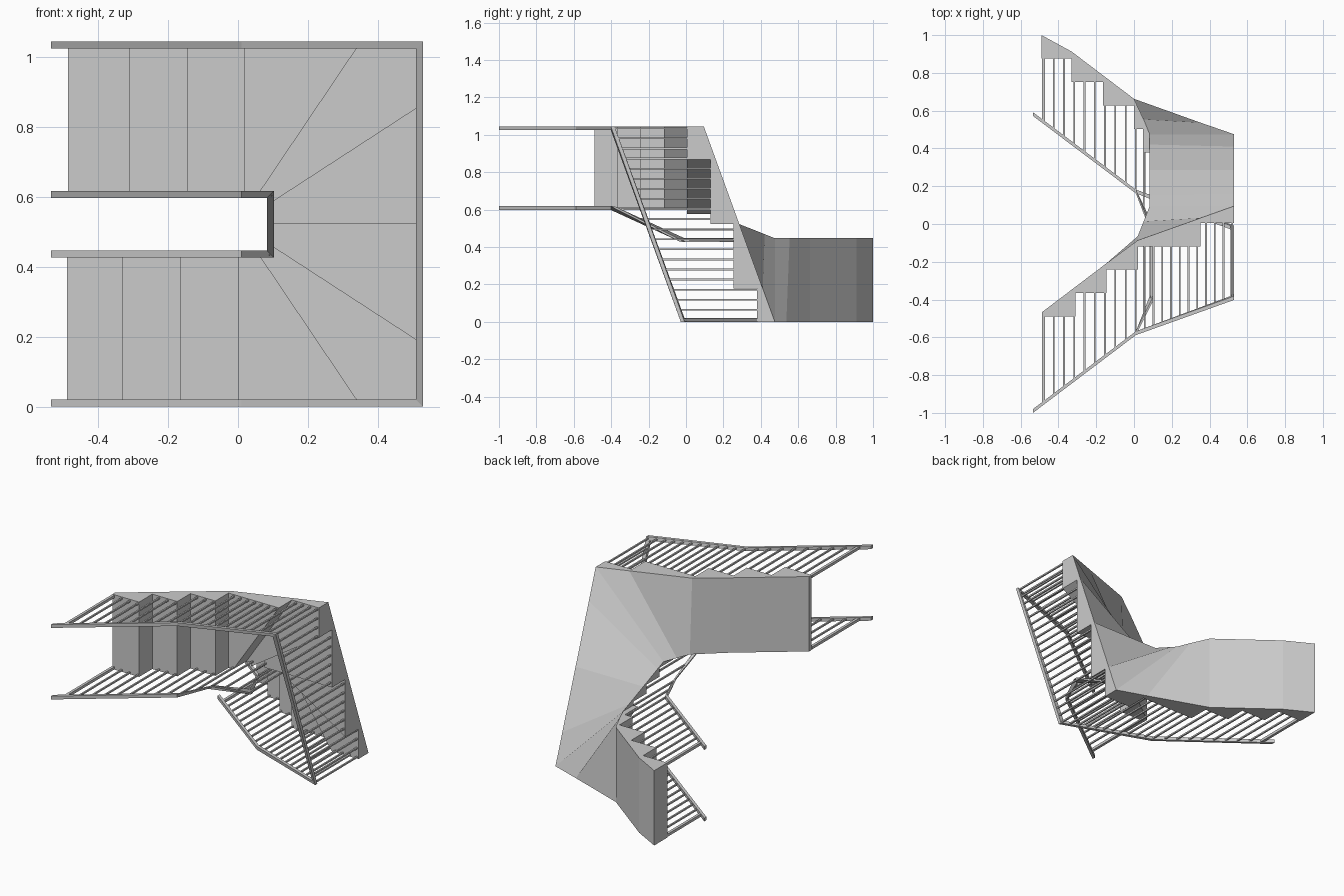
import bpy, bmesh, math
from mathutils import Vector

if "Cube" in bpy.data.objects:
    bpy.data.objects.remove(bpy.data.objects["Cube"])

# Winder staircase lying on its back: plan lies in x-z, height rises towards -y
H, X0, KNEE, X1 = 1.045, -0.535, 0.01, 0.53
INNER, RAIL_W = 0.447, 0.02
RISE = 0.1242
RAIL_Y = [0.582, 0.172, -0.018, -0.392, -0.578, -0.990]
SOFFIT_Y = [1.068, 0.655, 0.475, 0.095, -0.09, -0.503]
ANGLES = [-56, -33, 0, 33, 56]


def path(d):
    """Plan corners of the U, inset by d from the outer edge."""
    return [(X0, d), (KNEE, d), (X1 - d, d),
            (X1 - d, H - d), (KNEE, H - d), (X0, H - d)]


def height(knots, x, z, d):
    """Interpolate a height profile at a plan point on the path inset by d."""
    p = path(d)
    if x >= X1 - d - 1e-6:
        leg = 2
    elif z < H / 2:
        leg = 0 if x < KNEE else 1
    else:
        leg = 3 if x > KNEE else 4
    a, b = p[leg], p[leg + 1]
    t = (z - a[1]) / (b[1] - a[1]) if leg == 2 else (x - a[0]) / (b[0] - a[0])
    return knots[leg] + (knots[leg + 1] - knots[leg]) * t


def ray(deg, d):
    """Where a winder line meets the path inset by d."""
    c, s = math.cos(math.radians(deg)), math.sin(math.radians(deg))
    r = (X1 - d) / c
    if abs(s) > 1e-6:
        r = min(r, (H / 2 - d) / abs(s))
    return (r * c, H / 2 + r * s)


def tread_y(x, z):
    """Tread level below a plan point."""
    if x < 0.01:
        n = (1 + sum(x > v for v in (-0.33, -0.165, 0.0)) if z < H / 2
             else 9 + sum(x < v for v in (0.02, -0.145, -0.31)))
    else:
        a = math.degrees(math.atan2(z - H / 2, x))
        n = 4 + sum(a > v for v in ANGLES)
    return 1 - RISE * n


def finish(bm, name):
    bmesh.ops.remove_doubles(bm, verts=bm.verts, dist=1e-5)
    bmesh.ops.recalc_face_normals(bm, faces=bm.faces)
    me = bpy.data.meshes.new(name)
    bm.to_mesh(me)
    bm.free()
    ob = bpy.data.objects.new(name, me)
    bpy.context.collection.objects.link(ob)
    return ob


# Stations across the stair: (outer point, inner point)
def straight(x, top):
    return ((x, H if top else 0), (x, H - INNER if top else INNER))


def winder(a):
    return (ray(a, 0), ray(a, INNER))


def corner(i):
    return (path(0)[i], path(INNER)[i])


risers = ([straight(x, False) for x in (-0.49, -0.33, -0.165, 0.0)]
          + [winder(a) for a in ANGLES]
          + [straight(x, True) for x in (0.02, -0.145, -0.31, -0.487)])

# Stair body: treads, risers, closed sides and sloping soffit
bm = bmesh.new()


def face(*pts):
    bm.faces.new([bm.verts.new(p) for p in pts])


def at(p, y):
    return (p[0], y, p[1])


def under(st):
    return [at(p, min(1.0, height(SOFFIT_Y, *p, d))) for p, d in zip(st, (0, INNER))]


for i in range(12):
    y, prev = 1 - RISE * (i + 1), 1 - RISE * i
    subs = [risers[i], risers[i + 1]]
    if i in (4, 7):
        subs.insert(1, corner(2 if i == 4 else 3))
    face(*[at(s[0], y) for s in subs], *[at(s[1], y) for s in reversed(subs)])
    o, n = subs[0]
    face(at(o, prev), at(n, prev), at(n, y), at(o, y))
    for s, e in zip(subs, subs[1:]):
        us, ue = under(s), under(e)
        face(us[0], us[1], ue[1], ue[0])
        for k in (0, 1):
            face(us[k], ue[k], at(e[k], y), at(s[k], y))
uo, un = under(risers[-1])
face(uo, un, at(risers[-1][1], y), at(risers[-1][0], y))
finish(bm, "stair_body")


# Handrails: mitred rectangular section along the U
def handrail(name, d):
    b = bmesh.new()
    rings = []
    for p, q, y in zip(path(d), path(d + RAIL_W), RAIL_Y):
        rings.append([b.verts.new(at(v, y + h)) for v, h in
                      ((p, -0.01), (q, -0.01), (q, 0.01), (p, 0.01))])
    for r, s in zip(rings, rings[1:]):
        for k in range(4):
            b.faces.new((r[k], r[(k + 1) % 4], s[(k + 1) % 4], s[k]))
    b.faces.new(rings[0])
    b.faces.new(rings[-1])
    finish(b, name)


# Balusters: square bars from tread to handrail, thicker at ends
def balusters(name, d, counts):
    b = bmesh.new()
    p = path(d)
    p[0], p[-1] = (-0.48, d), (-0.48, H - d)
    spots = []
    for leg, n in enumerate(counts):
        a, c = Vector(p[leg]), Vector(p[leg + 1])
        spots += [tuple(a.lerp(c, k / n)) for k in range(n)]
    spots.append(p[-1])
    for i, (x, z) in enumerate(spots):
        w = 0.008 if i in (0, len(spots) - 1) else 0.0045
        top, low = height(RAIL_Y, x, z, d), tread_y(x, z)
        vs = bmesh.ops.create_cube(b, size=1)["verts"]
        for v in vs:
            v.co = (x + v.co.x * 2 * w, (top + low) / 2 + v.co.y * (low - top),
                    z + v.co.z * 2 * w)
    finish(b, name)


for side, d, counts in (("outer", 0, (9, 11, 19, 11, 9)),
                        ("inner", INNER - RAIL_W, (9, 2, 3, 2, 9))):
    handrail(side + "_handrail", d)
    balusters(side + "_balusters", d + RAIL_W / 2, counts)
